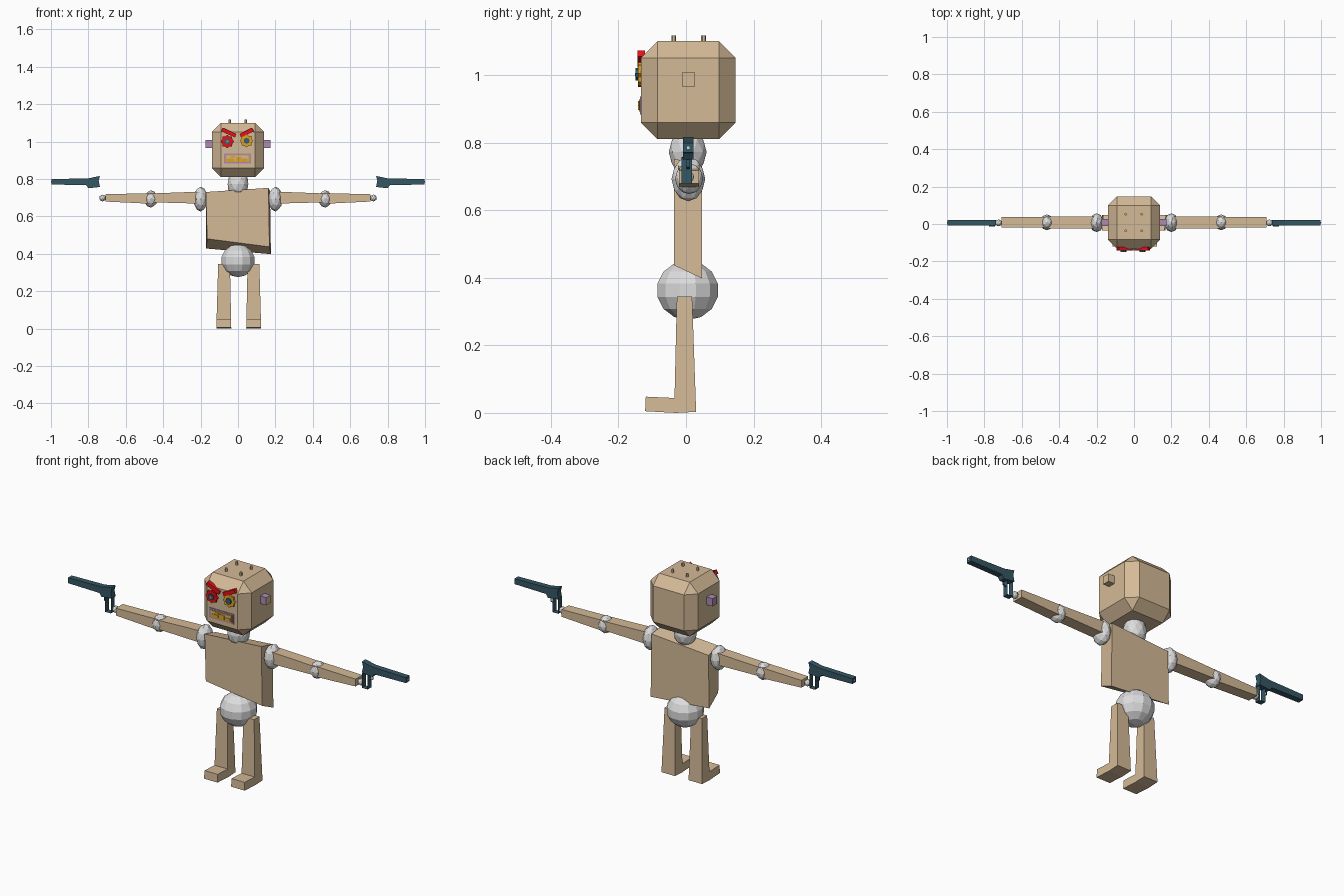
import bpy, bmesh, math
from mathutils import Matrix, Vector

if "Cube" in bpy.data.objects:
    bpy.data.objects.remove(bpy.data.objects["Cube"])


def mat(name, r, g, b):
    m = bpy.data.materials.new(name)
    m.diffuse_color = (r, g, b, 1)
    m.use_nodes = True
    m.node_tree.nodes["Principled BSDF"].inputs["Base Color"].default_value = m.diffuse_color
    return m


TAN = mat("tan", 0.66, 0.49, 0.31)
GREY = mat("light grey", 0.72, 0.72, 0.73)
TEAL = mat("dark teal", 0.035, 0.095, 0.125)
RED = mat("red", 0.8, 0.005, 0.008)
GOLD = mat("gold", 0.72, 0.36, 0.015)
PURPLE = mat("purple", 0.42, 0.26, 0.45)
BLUE = mat("slate blue", 0.04, 0.11, 0.2)


def finish(name, bm, *mats):
    bmesh.ops.recalc_face_normals(bm, faces=bm.faces)
    me = bpy.data.meshes.new(name)
    bm.to_mesh(me)
    bm.free()
    for m in mats:
        me.materials.append(m)
    ob = bpy.data.objects.new(name, me)
    bpy.context.collection.objects.link(ob)
    return ob


def loft(name, m, a, b, caps=True):
    """Join two matching loops of points into a solid."""
    bm = bmesh.new()
    va, vb = [bm.verts.new(p) for p in a], [bm.verts.new(p) for p in b]
    n = len(a)
    for i in range(n):
        bm.faces.new((va[i], va[(i + 1) % n], vb[(i + 1) % n], vb[i]))
    if caps:
        bm.faces.new(va)
        bm.faces.new(vb)
    return finish(name, bm, m)


def prism(name, m, pts, y0, y1, caps=True):
    """Extrude an x-z outline along y."""
    return loft(name, m, [(x, y0, z) for x, z in pts], [(x, y1, z) for x, z in pts], caps)


def box(name, m, x0, x1, y0, y1, z0, z1):
    return prism(name, m, [(x0, z0), (x1, z0), (x1, z1), (x0, z1)], y0, y1)


def ball(name, c, r, sub=1):
    bm = bmesh.new()
    bmesh.ops.create_icosphere(bm, subdivisions=sub, radius=1,
                               matrix=Matrix.Translation(c) @ Matrix.Diagonal((*r, 1)))
    return finish(name, bm, GREY)


def ring(cx, cz, radii, n):
    return [(cx + radii[i % len(radii)] * math.cos(2 * math.pi * i / n),
             cz + radii[i % len(radii)] * math.sin(2 * math.pi * i / n)) for i in range(n)]


# Head: chamfered block
bm = bmesh.new()
bmesh.ops.create_cube(bm, size=1, matrix=Matrix.Translation((0, 0.007, 0.955))
                      @ Matrix.Diagonal((0.28, 0.28, 0.29, 1)))
bmesh.ops.bevel(bm, geom=bm.edges[:], offset=0.049, segments=1, affect='EDGES')
finish("head", bm, TAN)

# Ears
for s, side in ((-1, "left"), (1, "right")):
    ear = box(side + "_ear", PURPLE, s * 0.135, s * 0.175, -0.012, 0.026, 0.966, 1.007)
    ear.data.materials.append(TAN)
    for p in ear.data.polygons:
        n = p.normal
        p.material_index = int(s > 0 and (n.x > 0.5 or n.y > 0.5 or n.z < -0.5))

# Pegs on top of the head
for x in (-0.044, 0.042):
    for y in (-0.036, 0.052):
        bm = bmesh.new()
        bmesh.ops.create_cone(bm, cap_ends=True, segments=6, radius1=0.007, radius2=0.007,
                              depth=0.03, matrix=Matrix.Translation((x, y, 1.102)))
        finish("head_peg", bm, TAN)

# Eyes: toothed discs with pupils
for x, z, m, name in ((-0.057, 1.0, RED, "left"), (0.046, 1.004, GOLD, "right")):
    prism(name + "_eye", m, ring(x, z, (0.036, 0.029), 16), -0.125, -0.142)
    prism(name + "_iris", BLUE, ring(x, z, (0.016,), 8), -0.141, -0.149)
prism("pupil", GOLD, ring(-0.057, 1.0, (0.006,), 6), -0.148, -0.151)

# Angry brows
for s, side in ((-1, "left"), (1, "right")):
    prism(side + "_brow", RED, [(s * 0.088 - 0.003, 1.055), (s * 0.078 - 0.003, 1.073),
                                (s * 0.008, 1.04), (s * 0.016, 1.022)], -0.122, -0.143)

# Mouth: lips, opening and teeth
box("lips", PURPLE, -0.075, 0.07, -0.13, -0.136, 0.883, 0.936)
box("mouth_rim", GOLD, -0.067, 0.062, -0.134, -0.138, 0.89, 0.929)
box("mouth_inside", TAN, -0.062, 0.057, -0.136, -0.1395, 0.895, 0.924)
for x, z, w, h in ((-0.058, 0.896, 0.04, 0.014), (-0.012, 0.896, 0.03, 0.022),
                   (0.022, 0.896, 0.03, 0.014), (-0.04, 0.914, 0.024, 0.009)):
    box("tooth", GOLD, x, x + w, -0.138, -0.142, z, z + h)

# Neck
ball("neck", (0, 0.005, 0.772), (0.058, 0.056, 0.07), 2)

# Torso: block with skewed top and bottom
loft("torso", TAN,
     [(-0.165, -0.036, 0.48), (0.168, -0.036, 0.437), (0.163, -0.036, 0.752), (-0.172, -0.036, 0.73)],
     [(-0.170, 0.047, 0.428), (0.176, 0.047, 0.398), (0.171, 0.047, 0.735), (-0.165, 0.047, 0.71)])

# Pelvis
bm = bmesh.new()
bmesh.ops.create_uvsphere(bm, u_segments=12, v_segments=7, radius=1,
                          matrix=Matrix.Translation((0, 0.005, 0.363))
                          @ Matrix.Diagonal((0.093, 0.095, 0.088, 1))
                          @ Matrix.Rotation(math.pi / 12, 4, 'Z'))
finish("pelvis", bm, GREY)

# Legs with feet: L-shaped profile, tapering upwards
PROFILE = [(0.03, 0.003), (0.018, 0.345), (-0.027, 0.345), (-0.034, 0.044),
           (-0.119, 0.048), (-0.121, 0.005), (-0.03, 0.0)]
for s, side, off in ((-1, "left", 0.004), (1, "right", 0.004)):
    def edge(base, top):
        return [(s * (base + (top - base) * z / 0.345) + off, y, z) for y, z in PROFILE]
    loft(side + "_leg", TAN, edge(0.04, 0.047), edge(0.12, 0.11))


# Arms, joints and pistols
def beam(name, x0, x1, y0, y1, za, zb):
    def end(x, z):
        return [(x, y0, z[0]), (x, y1, z[0]), (x, y1, z[1]), (x, y0, z[1])]
    return loft(name, TAN, end(x0, za), end(x1, zb))


for s, side in ((-1, "left"), (1, "right")):
    beam(side + "_upper_arm", s * 0.2, s * 0.47, -0.023, 0.04, (0.668, 0.732), (0.675, 0.722))
    beam(side + "_forearm", s * 0.46, s * 0.708, -0.02, 0.038, (0.667, 0.724), (0.679, 0.718))
    ball(side + "_shoulder", (s * 0.2, 0.007, 0.692), (0.038, 0.05, 0.066), 2)
    ball(side + "_elbow", (s * 0.466, 0.009, 0.693), (0.036, 0.042, 0.046), 2)
    ball(side + "_hand", (s * 0.724, 0.006, 0.698), (0.018, 0.018, 0.018), 2)

    def gun(part, pts, y0, y1, caps=True):
        prism(side + "_" + part, TEAL, [(s * x, z) for x, z in pts], y0, y1, caps)
    # Barrel and frame in one outline
    gun("pistol", [(0.738, 0.757), (0.80, 0.75), (0.812, 0.767), (0.998, 0.77), (0.998, 0.799),
                   (0.80, 0.803), (0.738, 0.816), (0.745, 0.79)], -0.009, 0.022)
    # Grip and trigger guard are open at the sides
    gun("grip", [(0.742, 0.678), (0.775, 0.678), (0.775, 0.754), (0.742, 0.757)], -0.013, 0.018, False)
    gun("trigger_guard", [(0.775, 0.722), (0.793, 0.728), (0.793, 0.752), (0.775, 0.752)],
        0.002, 0.01, False)
    # Muzzle opening
    box(side + "_muzzle", GREY, s * 0.997, s * 1.0, 0.003, 0.01, 0.781, 0.788)
